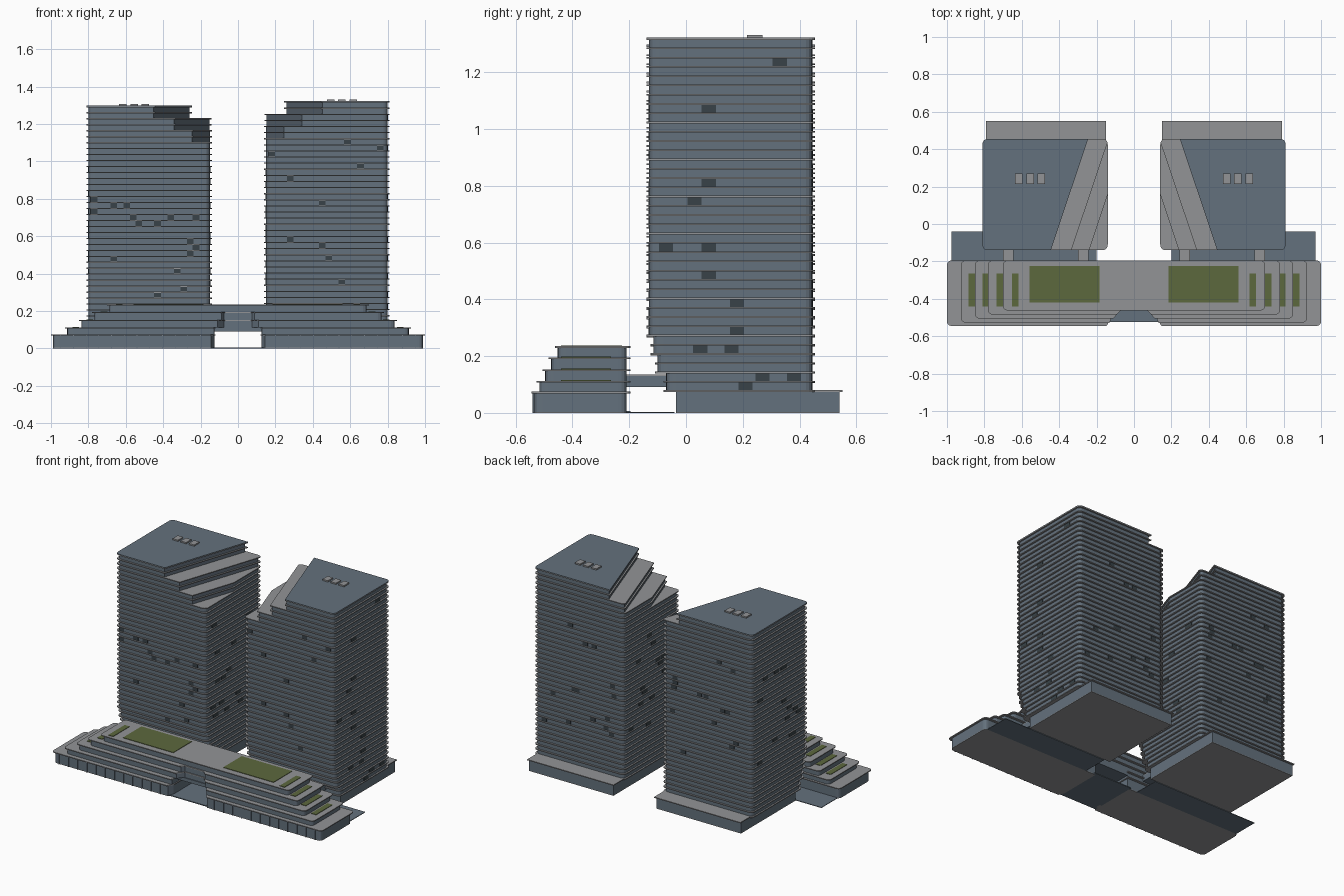
import bpy, bmesh, math, random
from mathutils import Vector

random.seed(7)
cube = bpy.data.objects.get("Cube")
if cube:
    bpy.data.objects.remove(cube, do_unlink=True)


def material(name, rgb):
    m = bpy.data.materials.new(name)
    m.use_nodes = True
    col = (*rgb, 1)
    m.diffuse_color = col
    m.node_tree.nodes["Principled BSDF"].inputs["Base Color"].default_value = col
    return m


GLASS = material("blue grey glass", (0.127, 0.165, 0.205))
STONE = material("pale grey stone", (0.29, 0.296, 0.305))
GREEN = material("roof garden green", (0.107, 0.138, 0.048))
DARK = material("dark window", (0.04, 0.055, 0.065))


def rect(x0, x1, y0, y1):
    return [(x0, y0), (x1, y0), (x1, y1), (x0, y1)]


def rounded(pts, r, segs=5):
    """Round every corner of a polygon with a short curve."""
    out = []
    for i, p in enumerate(pts):
        p, a, b = Vector(p), Vector(pts[i - 1]), Vector(pts[(i + 1) % len(pts)])
        s, e = p + (a - p).normalized() * r, p + (b - p).normalized() * r
        for k in range(segs + 1):
            t = k / segs
            w = 0.17 * 4 * t * (1 - t)      # pulls the chord towards a round arc
            mid = s.lerp(e, t)
            out.append(tuple(mid + (p - (s + e) / 2) * (w / 0.17 * 0.55)))
    return out


def clip(pts, inside):
    """Keep the part of a convex polygon where inside(x, y) is positive."""
    out = []
    for i, b in enumerate(pts):
        a = pts[i - 1]
        da, db = inside(*a), inside(*b)
        if da * db < 0:
            t = da / (da - db)
            out.append((a[0] + (b[0] - a[0]) * t, a[1] + (b[1] - a[1]) * t))
        if db >= 0:
            out.append(b)
    return out


class Part:
    """Gathers prisms of one colour into one object."""

    def __init__(self, name, mat, side=1):
        self.name, self.mat, self.side, self.bm = name, mat, side, bmesh.new()

    def prism(self, pts, z0, z1):
        low = [self.bm.verts.new((x * self.side, y, z0)) for x, y in pts]
        high = [self.bm.verts.new((x * self.side, y, z1)) for x, y in pts]
        self.bm.faces.new(low)
        self.bm.faces.new(high)
        for i in range(len(pts)):
            self.bm.faces.new((low[i - 1], low[i], high[i], high[i - 1]))

    def box(self, x0, x1, y0, y1, z0, z1):
        self.prism(rect(x0, x1, y0, y1), z0, z1)

    def finish(self):
        bmesh.ops.recalc_face_normals(self.bm, faces=self.bm.faces)
        mesh = bpy.data.meshes.new(self.name)
        self.bm.to_mesh(mesh)
        self.bm.free()
        mesh.materials.append(self.mat)
        bpy.context.collection.objects.link(bpy.data.objects.new(self.name, mesh))


# Towers
FLOORS, BASE, LIP, SLAB = 38, 0.08, 0.01, 0.006
CUTS = [0.445, 0.335, 0.24]


def tower_plan(front_floor, cut_floor, inset):
    front = [-0.08, -0.11, -0.125, -0.14][min(front_floor // 2, 3)]
    pts = rounded(rect(0.14 + inset, 0.81 - inset, front + inset, 0.455 - inset), 0.035)
    step = (FLOORS - 1 - cut_floor) // 2
    if step < 3:
        start = CUTS[step] + inset
        pts = clip(pts, lambda x, y: x - start + (y + 0.14) * 0.336)
    return pts


FRONT = {
    -1: [(.77, .81), (.77, .745), (.665, .775), (.595, .775), (.56, .71), (.53, .68), (.43, .68),
         (.36, .71), (.225, .71), (.255, .58), (.225, .55), (.255, .515), (.665, .485),
         (.325, .42), (.29, .32), (.43, .29)],
    1: [(.585, 1.11), (.76, 1.07), (.18, 1.035), (.655, .965), (.28, .905), (.45, .775),
        (.28, .58), (.45, .55), (.485, .485), (.555, .36)]}
OUTER = [(.33, 1.235), (.08, 1.065), (.08, .81), (.03, .74), (-.07, .58), (.08, .58), (.08, .48),
         (.18, .385), (.18, .29), (.05, .225), (.16, .225), (.27, .125), (.38, .125), (.21, .1)]


def scatter(lo, hi, count=14):
    return [(random.uniform(lo, hi), random.uniform(0.3, 1.05)) for _ in range(count)]


def tower(side, label, top):
    pitch = (top - BASE) / FLOORS
    glass = Part(label + "_tower_glass", GLASS, side)
    slabs = Part(label + "_tower_floor_slabs", STONE, side)
    roof = Part(label + "_tower_roof", GLASS, side)
    units = Part(label + "_tower_roof_units", STONE, side)
    windows = Part(label + "_tower_dark_windows", DARK, side)
    for i in range(FLOORS):
        z = BASE + i * pitch
        glass.prism(tower_plan(i, i, LIP), z, z + pitch - SLAB)
        slabs.prism(tower_plan(i + 1, i, 0), z + pitch - SLAB, z + pitch)
    slabs.prism(tower_plan(0, 0, 0), BASE - SLAB, BASE)
    roof.prism(tower_plan(FLOORS, FLOORS - 1, 0), top, top + 0.003)
    for x in (0.495, 0.555, 0.615):
        units.box(x - 0.02, x + 0.02, 0.215, 0.27, top, top + 0.012)

    # Dark windows, snapped to the floor heights
    def pane(x0, x1, y0, y1, z):
        base = BASE + round((z - BASE) / pitch - 0.5) * pitch
        windows.box(x0, x1, y0, y1, base, base + pitch - SLAB)
    for x, z in FRONT[side]:
        pane(x - 0.018, x + 0.018, -0.133, -0.126, z)
    for x, z in scatter(0.2, 0.75):
        pane(x - 0.018, x + 0.018, 0.441, 0.448, z)
    for y, z in (OUTER if side > 0 else scatter(-0.05, 0.38)):
        pane(0.796, 0.803, y - 0.025, y + 0.025, z)
    for y, z in scatter(-0.05, 0.38):
        pane(0.147, 0.154, y - 0.025, y + 0.025, z)

    # Ground floor with rear annex, and its stone roof and underside
    ground = Part(label + "_ground_floor", GLASS, side)
    ground.box(0.16, 0.785, -0.035, 0.54, 0.004, BASE - SLAB)
    slabs.box(0.16, 0.785, -0.035, 0.54, 0, 0.004)
    slabs.box(0.15, 0.79, 0.43, 0.552, BASE - SLAB, BASE)
    for part in (glass, slabs, roof, units, windows, ground):
        part.finish()


tower(1, "left", 1.32)
tower(-1, "right", 1.295)

# Stepped podium: bottom, top, half width and front edge of each tier
TIERS = [(0, 0.075, 1.0, -0.545), (0.075, 0.113, 0.925, -0.527), (0.113, 0.153, 0.85, -0.506),
         (0.153, 0.195, 0.78, -0.485), (0.195, 0.235, 0.7, -0.462)]
BACK = -0.195
walls = Part("podium_glass", GLASS)
decks = Part("podium_decks", STONE)


def notch_x(y):
    return 0.07 + (-0.46 - y) * 0.9


def tier_plan(index, half, front, back, inset):
    outer = rounded(rect(-half, half, front, back), 0.03)
    if index == 4:
        return [outer]
    if index > 1:       # bridging tiers, notched at the front
        edge = notch_x(front) + inset
        notch = [(-edge, front), (-0.07 - inset, -0.46 + inset),
                 (0.07 + inset, -0.46 + inset), (edge, front)]
        n = 6           # the first front corner ends here
        return [outer[:n] + notch + outer[n:]]
    edge = max(notch_x(front), 0.12) + inset
    inner = 0.12 + inset
    right = [(inner, back), (inner, -0.5), (edge, front)] + outer[6:18]
    return [right, [(-x, y) for x, y in right]]


for i, (z0, z1, half, front) in enumerate(TIERS):
    for plan in tier_plan(i, half - 0.012, front + 0.01, BACK - 0.014, 0.006):
        walls.prism(plan, z0 + (0.004 if i == 0 else 0), z1 - SLAB)
    for plan in tier_plan(i, half, front, BACK, 0):
        decks.prism(plan, z1 - SLAB, z1)
for plan in tier_plan(0, 0.988, -0.535, -0.209, 0.006):
    decks.prism(plan, 0, 0.004)

# Bridge floor over the passage, and the links to the towers
walls.box(-0.125, 0.125, -0.46, BACK - 0.014, 0.09, 0.113)
for side in (-1, 1):
    for x in (0.272, 0.673):
        a, b = sorted((side * (x - 0.028), side * (x + 0.028)))
        walls.box(a, b, -0.215, -0.06, 0.092, 0.13)
        decks.box(a, b, -0.215, -0.06, 0.13, 0.136)

# Slim mullions along the lowest tier
for k in range(12):
    x = 0.2 + k * 0.068
    for s in (-1, 1):
        walls.box(s * x - 0.002, s * x + 0.002, -0.54, -0.534, 0, 0.069)
walls.finish()
decks.finish()

# Ground paving in the passage and behind the podium
paving = Part("ground_paving", GLASS)
paving.box(-0.14, 0.14, -0.525, BACK, 0, 0.006)
paving.box(0.2, 0.97, BACK - 0.014, -0.04, 0, 0.004)
paving.box(-0.975, -0.2, BACK - 0.014, -0.04, 0, 0.004)
paving.finish()

# Roof gardens on the tiers
gardens = Part("roof_gardens", GREEN)
for s in (-1, 1):
    def bed(x0, x1, y0, y1, z):
        a, b = sorted((s * x0, s * x1))
        gardens.box(a, b, y0, y1, z, z + 0.003)
    bed(0.185, 0.558, -0.42, -0.225, 0.235)
    for k, x in enumerate((0.617, 0.698, 0.775, 0.85)):
        bed(x, x + 0.036, -0.44, -0.265, TIERS[4 - k][1])
gardens.finish()
